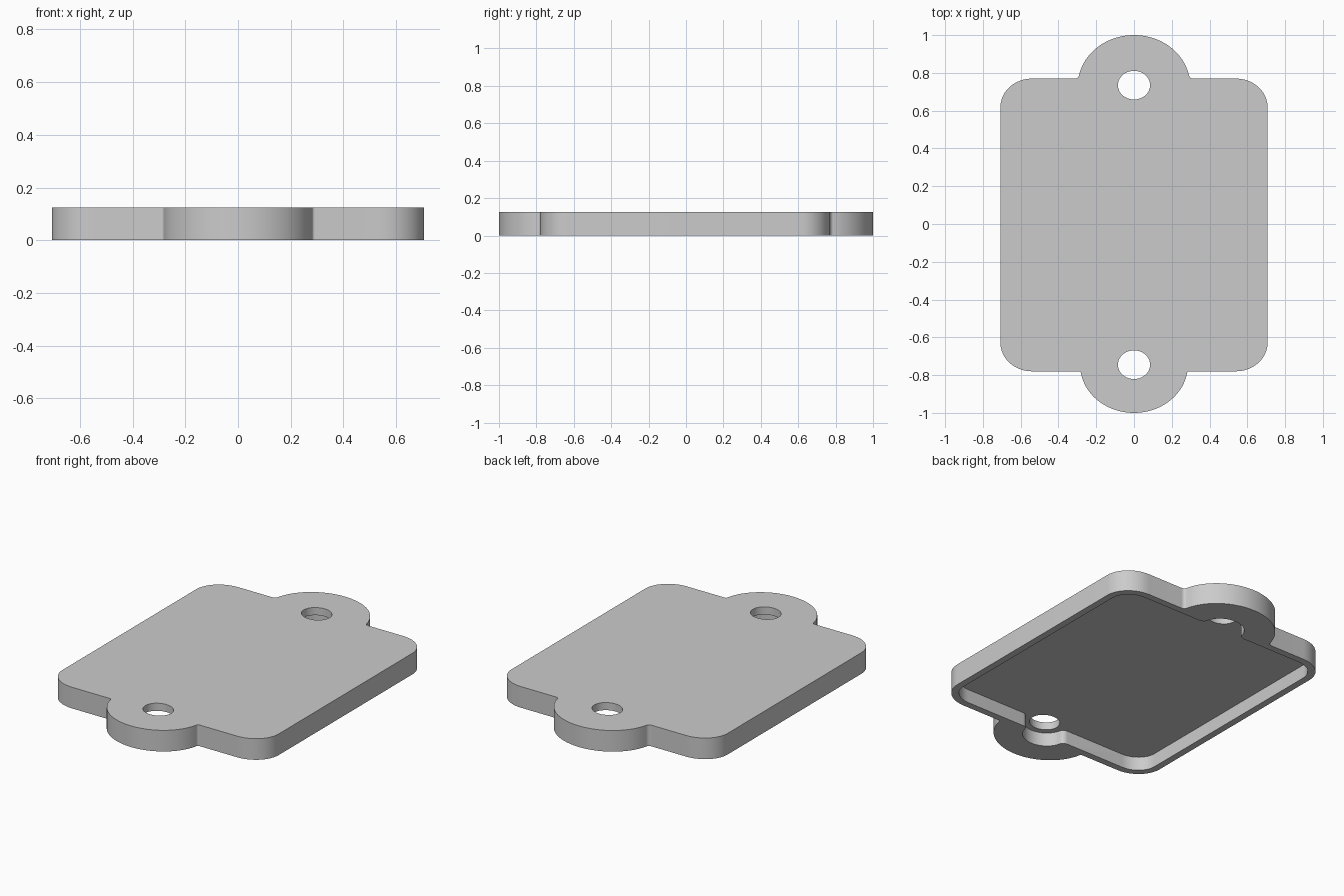
import bpy, bmesh
from math import sin, cos, pi, sqrt, atan2

if "Cube" in bpy.data.objects:
    bpy.data.objects.remove(bpy.data.objects["Cube"])

STRETCH = 1.12   # round features are slightly wider in x than in y


def arc(cx, cy, r, a0, a1, n):
    return [(cx + r * cos(a0 + (a1 - a0) * i / n), cy + r * sin(a0 + (a1 - a0) * i / n))
            for i in range(n + 1)]


def end_profile(half_w, edge, corner, lobe_y, lobe_r, fillet):
    """One end of the plate, right to left: corner, fillet, round lobe, and mirror."""
    w = half_w / STRETCH
    pts = arc(w - corner, edge - corner, corner, 0, pi / 2, 12)
    fy = edge + fillet
    fx = sqrt((lobe_r + fillet) ** 2 - (fy - lobe_y) ** 2)
    a = atan2(lobe_y - fy, -fx)
    pts += arc(fx, fy, fillet, -pi / 2, a, 6)
    pts += arc(0, lobe_y, lobe_r, a + pi, pi / 2, 24)[1:]
    pts += [(-x, y) for x, y in reversed(pts[:-1])]
    return [(x * STRETCH, y) for x, y in pts]


def prism(name, pts, z0, z1):
    bm = bmesh.new()
    face = bm.faces.new([bm.verts.new((x, y, z0)) for x, y in pts])
    ext = bmesh.ops.extrude_face_region(bm, geom=[face])
    top = [v for v in ext["geom"] if isinstance(v, bmesh.types.BMVert)]
    bmesh.ops.translate(bm, verts=top, vec=(0, 0, z1 - z0))
    bmesh.ops.recalc_face_normals(bm, faces=bm.faces)
    me = bpy.data.meshes.new(name)
    bm.to_mesh(me)
    bm.free()
    ob = bpy.data.objects.new(name, me)
    bpy.context.collection.objects.link(ob)
    return ob


def outline(back, front):
    return back + [(-x, -y) for x, y in front]


# Cover plate with a mounting lobe at each end
plate = prism("cover_plate", outline(
    end_profile(0.707, 0.77, 0.15, 0.735, 0.265, 0.02),
    end_profile(0.707, 0.78, 0.15, 0.745, 0.255, 0.01)), 0, 0.125)

# Underside pocket, bulging around the screw holes
cutters = [prism("pocket_cutter", outline(
    end_profile(0.667, 0.73, 0.115, 0.735, 0.11, 0.03),
    end_profile(0.667, 0.74, 0.115, 0.745, 0.11, 0.03)), -0.1, 0.08)]

# Screw holes
for y in (0.735, -0.745):
    ring = [(x * STRETCH, yy) for x, yy in arc(0, y, 0.076, 0, 2 * pi, 40)[:-1]]
    cutters.append(prism("hole_cutter", ring, -0.2, 0.3))

bpy.context.view_layer.objects.active = plate
plate.select_set(True)
for c in cutters:
    c.hide_render = True
    mod = plate.modifiers.new("cut", "BOOLEAN")
    mod.operation = "DIFFERENCE"
    mod.solver = "EXACT"
    mod.object = c
    bpy.ops.object.modifier_apply(modifier=mod.name)
    bpy.data.objects.remove(c)

bpy.ops.object.shade_smooth_by_angle(angle=pi / 6)
